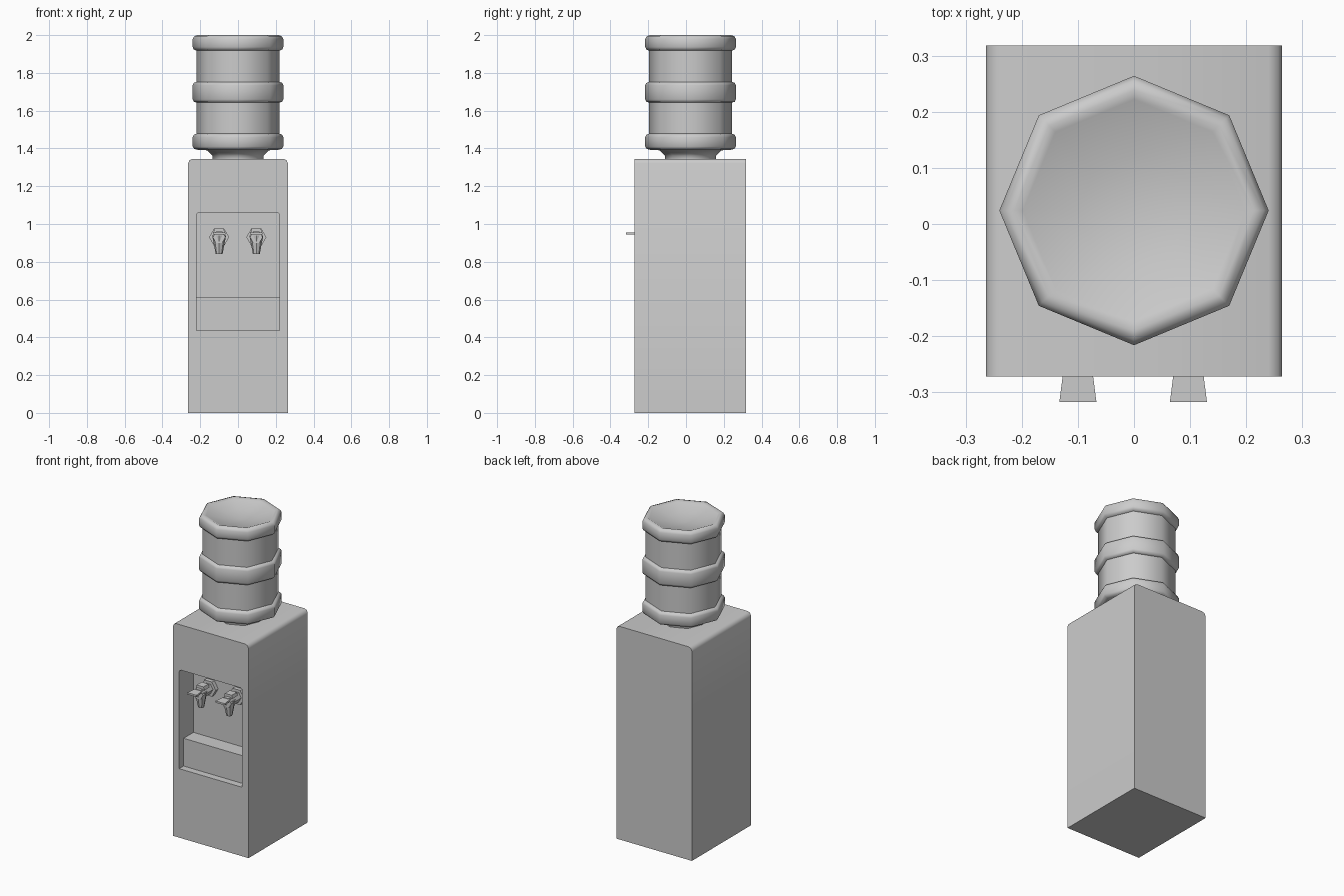
import bpy, bmesh, math
from mathutils import Matrix, Vector

if "Cube" in bpy.data.objects:
    bpy.data.objects.remove(bpy.data.objects["Cube"])


def finish(name, bm, smooth=None):
    bmesh.ops.recalc_face_normals(bm, faces=bm.faces)
    mesh = bpy.data.meshes.new(name)
    bm.to_mesh(mesh)
    bm.free()
    ob = bpy.data.objects.new(name, mesh)
    bpy.context.collection.objects.link(ob)
    if smooth:
        bpy.ops.object.select_all(action='DESELECT')
        ob.select_set(True)
        bpy.context.view_layer.objects.active = ob
        bpy.ops.object.shade_smooth_by_angle(angle=math.radians(smooth))
    return ob


def prism(points, offset):
    """Extrude a flat polygon along an offset."""
    bm = bmesh.new()
    face = bm.faces.new([bm.verts.new(p) for p in points])
    ext = bmesh.ops.extrude_face_region(bm, geom=[face])
    verts = [v for v in ext['geom'] if isinstance(v, bmesh.types.BMVert)]
    bmesh.ops.translate(bm, verts=verts, vec=Vector(offset))
    return bm


def cone(name, r1, r2, depth, loc, sides=6, axis_y=False):
    bm = bmesh.new()
    rot = Matrix.Rotation(math.radians(90), 4, 'X') if axis_y else Matrix()
    bmesh.ops.create_cone(bm, cap_ends=True, segments=sides, radius1=r1, radius2=r2,
                          depth=depth, matrix=Matrix.Translation(loc) @ rot
                          @ Matrix.Rotation(math.radians(90), 4, 'Z'))
    # turn so that a corner points along x
    ob = finish(name, bm)
    return ob


FRONT, BACK = -0.272, 0.318

# Cabinet with eased long top edges
W, H, C = 0.264, 1.345, 0.024
section = [(-W, 0), (W, 0), (W, H - C), (W - 0.007, H - 0.007), (W - C, H),
           (C - W, H), (0.007 - W, H - 0.007), (-W, H - C)]
cabinet = finish("cabinet", prism([(x, FRONT, z) for x, z in section], (0, BACK - FRONT, 0)), 50)

# Stepped dispensing recess: deep tap bay above, shallow panel below
step = [(FRONT - 0.1, 0.435), (-0.228, 0.435), (-0.228, 0.61), (-0.13, 0.61),
        (-0.13, 1.06), (FRONT - 0.1, 1.06)]
bm = prism([(-0.22, y, z) for y, z in step], (0.44, 0, 0))
corners = [e for e in bm.edges if all(v.co.z > 1.05 for v in e.verts)
           and abs(e.verts[0].co.x - e.verts[1].co.x) < 1e-4]
bmesh.ops.bevel(bm, geom=corners, offset=0.014, segments=2, profile=0.5, affect='EDGES')
cutter = finish("recess_cutter", bm)
cutter.hide_render = True
cutter.hide_set(True)
cut = cabinet.modifiers.new("recess", 'BOOLEAN')
cut.operation = 'DIFFERENCE'
cut.solver = 'EXACT'
cut.object = cutter

# Octagonal bottle, revolved from a radius/height profile
profile = [(0.135, 1.34), (0.135, 1.362), (0.145, 1.37), (0.163, 1.39), (0.215, 1.393),
           (0.232, 1.398), (0.24, 1.41), (0.24, 1.46), (0.234, 1.472), (0.22, 1.478),
           (0.22, 1.643), (0.234, 1.647), (0.24, 1.66), (0.24, 1.735), (0.234, 1.747),
           (0.22, 1.752), (0.22, 1.918), (0.234, 1.924), (0.24, 1.937), (0.24, 1.98),
           (0.231, 1.995), (0.214, 2.0), (0.198, 1.993), (0.1, 1.97)]
bm = bmesh.new()
rings = [[bm.verts.new((r * math.cos(i * math.pi / 4), 0.024 + r * math.sin(i * math.pi / 4), z))
          for i in range(8)] for r, z in profile]
for a, b in zip(rings, rings[1:]):
    for i in range(8):
        j = (i + 1) % 8
        bm.faces.new((a[i], a[j], b[j], b[i]))
bm.faces.new(rings[0])
tip = bm.verts.new((0, 0.024, 1.955))
for i in range(8):
    bm.faces.new((rings[-1][i], rings[-1][(i + 1) % 8], tip))
finish("bottle", bm, 50)

# Two taps: wall flange, barrel, spout and flared push lever
for side, x in (("left", -0.1), ("right", 0.097)):
    for part, r, y0, y1 in (("flange", 0.053, -0.155, -0.125), ("barrel", 0.034, -0.255, -0.15)):
        hexagon = [(x + r * math.cos(k * math.pi / 3), y0, 0.93 + r * math.sin(k * math.pi / 3))
                   for k in range(6)]
        finish(f"{side}_tap_{part}", prism(hexagon, (0, y1 - y0, 0)))
    cone(f"{side}_tap_spout", 0.018, 0.037, 0.1, (x, -0.225, 0.89), sides=8)
    lever = [(x - 0.033, -0.317, 0.945), (x + 0.033, -0.317, 0.945),
             (x + 0.018, -0.2, 0.945), (x - 0.018, -0.2, 0.945)]
    finish(f"{side}_tap_lever", prism(lever, (0, 0, 0.011)))
    stem = [(x - 0.03, -0.235, 0.955), (x + 0.03, -0.235, 0.955),
            (x + 0.024, -0.235, 0.975), (x - 0.024, -0.235, 0.975)]
    finish(f"{side}_tap_cap", prism(stem, (0, 0.05, 0)))
